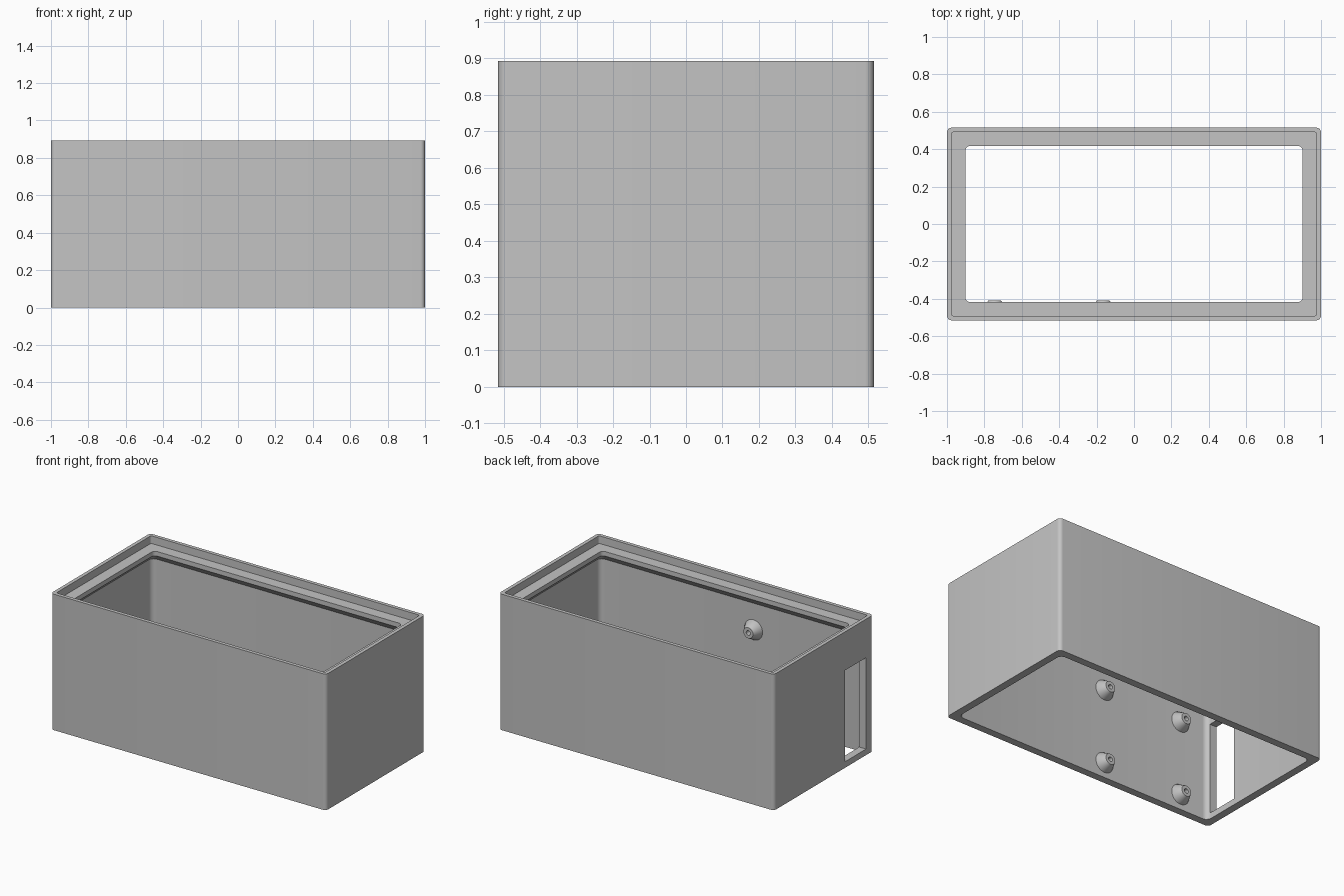
import bpy, bmesh, math

if "Cube" in bpy.data.objects:
    bpy.data.objects.remove(bpy.data.objects["Cube"], do_unlink=True)

HALF_X, HALF_Y, HEIGHT = 1.0, 0.515, 0.893
WALL = 0.05
CORNER_STEPS = 6

grey = bpy.data.materials.new("light_grey_plastic")
GREY = (0.55, 0.55, 0.55, 1)
grey.diffuse_color = GREY
grey.use_nodes = True
grey.node_tree.nodes["Principled BSDF"].inputs["Base Color"].default_value = GREY


def add_object(name, bm):
    bmesh.ops.recalc_face_normals(bm, faces=bm.faces)
    mesh = bpy.data.meshes.new(name)
    bm.to_mesh(mesh)
    bm.free()
    mesh.materials.append(grey)
    obj = bpy.data.objects.new(name, mesh)
    bpy.context.collection.objects.link(obj)
    return obj


def activate(obj):
    bpy.ops.object.select_all(action="DESELECT")
    obj.select_set(True)
    bpy.context.view_layer.objects.active = obj


def smooth(obj):
    activate(obj)
    bpy.ops.object.shade_smooth_by_angle(angle=math.radians(30))


def rounded_ring(inset, z, radius):
    """Points of a rounded rectangle, inset from the outer wall."""
    points = []
    for quarter, (sx, sy) in enumerate([(1, 1), (-1, 1), (-1, -1), (1, -1)]):
        cx = sx * (HALF_X - inset - radius)
        cy = sy * (HALF_Y - inset - radius)
        for i in range(CORNER_STEPS + 1):
            a = math.pi / 2 * (quarter + i / CORNER_STEPS)
            points.append((cx + radius * math.cos(a), cy + radius * math.sin(a), z))
    return points


def bridge(bm, rings, closed):
    """Join rings of points with quads, optionally last to first."""
    loops = [[bm.verts.new(p) for p in ring] for ring in rings]
    pairs = list(zip(loops, loops[1:]))
    if closed:
        pairs.append((loops[-1], loops[0]))
    for a, b in pairs:
        n = len(a)
        for i in range(n):
            j = (i + 1) % n
            bm.faces.new((a[i], a[j], b[j], b[i]))


# Open box: wall section with lid recess, ledge and sloped ledge support
LEDGE = 0.098
section = [
    (0, 0, 0.025),
    (0, HEIGHT, 0.025),
    (0.024, HEIGHT, 0.012),
    (0.024, HEIGHT - 0.05, 0.012),
    (LEDGE, HEIGHT - 0.05, 0.025),
    (LEDGE, HEIGHT - 0.08, 0.025),
    (WALL, HEIGHT - 0.128, 0.035),
    (WALL, 0, 0.035),
]
bm = bmesh.new()
bridge(bm, [rounded_ring(*s) for s in section], closed=True)
box = add_object("box_shell", bm)

# Rectangular opening in the end wall
bpy.ops.mesh.primitive_cube_add(size=1, location=(-HALF_X, -0.33, 0.34))
cutter = bpy.context.object
cutter.name = "opening_cutter"
cutter.scale = (0.2, 0.22, 0.6)
cutter.hide_render = True
cut = box.modifiers.new("opening", "BOOLEAN")
cut.operation = "DIFFERENCE"
cut.solver = "EXACT"
cut.object = cutter
activate(box)
bpy.ops.object.modifier_apply(modifier=cut.name)
bpy.data.objects.remove(cutter, do_unlink=True)
smooth(box)

# Conical standoffs with screw holes on the inside of the front wall
profile = [(0.066, -0.01), (0.066, 0), (0.035, 0.055), (0.015, 0.055), (0.015, -0.01)]
SIDES = 32
for row, z in (("lower", 0.1), ("upper", 0.59)):
    for side, x in (("right", -0.745), ("left", -0.165)):
        bm = bmesh.new()
        rings = [[(r * math.cos(math.tau * i / SIDES), r * math.sin(math.tau * i / SIDES), h)
                  for i in range(SIDES)] for r, h in profile]
        bridge(bm, rings, closed=True)
        standoff = add_object(f"standoff_{row}_{side}", bm)
        standoff.location = (x, -HALF_Y + WALL, z)
        standoff.rotation_euler.x = -math.pi / 2
        smooth(standoff)
